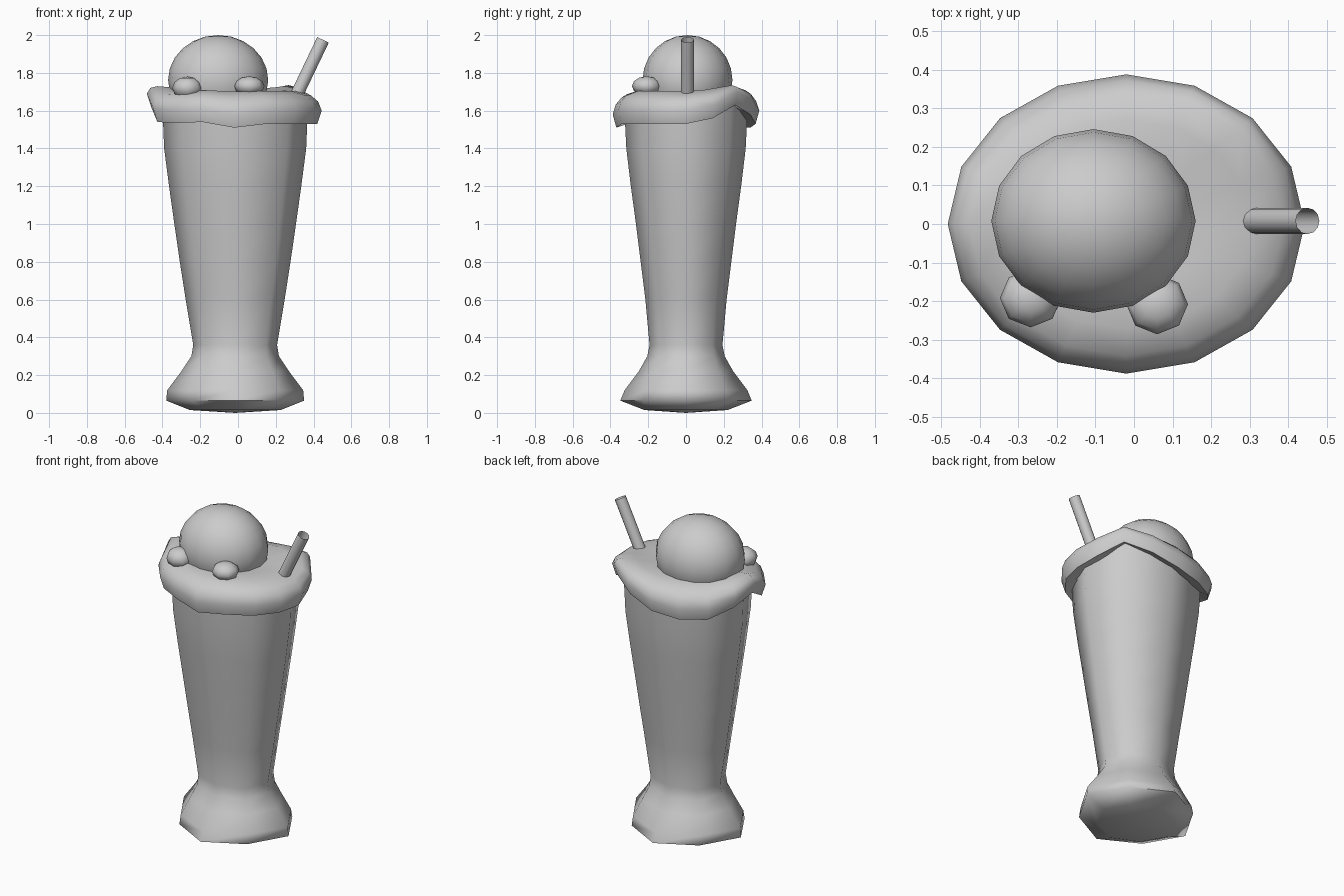
import bpy, bmesh, math
from mathutils import Vector

if "Cube" in bpy.data.objects:
    bpy.data.objects.remove(bpy.data.objects["Cube"])


def finish(name, bm, angle=60):
    bmesh.ops.recalc_face_normals(bm, faces=bm.faces)
    me = bpy.data.meshes.new(name)
    bm.to_mesh(me)
    bm.free()
    ob = bpy.data.objects.new(name, me)
    bpy.context.collection.objects.link(ob)
    bpy.ops.object.select_all(action='DESELECT')
    ob.select_set(True)
    bpy.context.view_layer.objects.active = ob
    bpy.ops.object.shade_smooth_by_angle(angle=math.radians(angle))
    return ob


def skin(name, rings, start=None, angle=60):
    """Bridge rings of points, optionally fanning the first to a point."""
    bm = bmesh.new()
    vr = [[bm.verts.new(p) for p in r] for r in rings]
    n = len(rings[0])
    for a, b in zip(vr, vr[1:]):
        for i in range(n):
            j = (i + 1) % n
            bm.faces.new((a[i], a[j], b[j], b[i]))
    if start:
        c = bm.verts.new(start)
        for i in range(n):
            bm.faces.new((c, vr[0][(i + 1) % n], vr[0][i]))
    return finish(name, bm, angle)


def ball(name, loc, radii, seg, rings):
    bm = bmesh.new()
    bmesh.ops.create_uvsphere(bm, u_segments=seg, v_segments=rings, radius=1)
    bmesh.ops.scale(bm, vec=radii, verts=bm.verts)
    bmesh.ops.translate(bm, vec=loc, verts=bm.verts)
    return finish(name, bm)


# Footed glass: eight-sided oval profile (z, x radius, y radius, diagonal factor)
profile = [(.015, .24, .22, .93), (.065, .365, .348, .91), (.12, .36, .325, .92),
           (.22, .285, .25, .98), (.30, .232, .205, 1.02), (.36, .222, .193, 1.03),
           (.60, .262, .215, 1.03), (.80, .293, .24, 1.03), (1.0, .322, .265, 1.03),
           (1.2, .35, .292, 1.03), (1.4, .376, .316, 1.03), (1.64, .386, .328, 1.03)]
rings = []
for z, rx, ry, d in profile:
    ring = []
    for i in range(8):
        a, k = i * math.pi / 4, d if i % 2 else 1
        ring.append((-.015 + rx * k * math.cos(a), ry * k * math.sin(a), z))
    rings.append(ring)
skin("glass", rings, (-.015, 0, 0), 80)

# Whipped cream cap with an uneven drooping lip
lip = [1.53, 1.56, 1.63, 1.58, 1.53, 1.51, 1.515, 1.57,
       1.62, 1.54, 1.535, 1.54, 1.51, 1.53, 1.53, 1.53]
section = [(.45, 1.70, 0), (.70, 1.705, .2), (.88, 1.68, .55),
           (.96, 1.648, .8), (1.0, 1.60, 1), (.95, 1.53, 1), (.80, 1.55, 1)]
rings = []
for f, z, droop in section:
    ring = []
    for i, l in enumerate(lip):
        a = i * math.pi / 8
        ring.append((-.02 + .463 * f * math.cos(a), .388 * f * math.sin(a),
                     z + droop * (l - 1.53)))
    rings.append(ring)
skin("cream_cap", rings, (-.02, 0, 1.70))

# Ice cream scoop and two small berries
ball("scoop", (-.105, .008, 1.762), (.265, .238, .238), 16, 12)
ball("left_berry", (-.268, -.192, 1.72), (.08, .076, .06), 8, 6)
ball("right_berry", (.06, -.208, 1.73), (.08, .078, .052), 8, 6)

# Leaning open straw
bottom, top = Vector((.285, .008, 1.63)), Vector((.45, .008, 1.975))
axis = (top - bottom).normalized()
side = Vector((0, 1, 0))
other = axis.cross(side)
circle = [.034 * (math.cos(t) * side + math.sin(t) * other)
          for t in [i * math.tau / 12 for i in range(12)]]
skin("straw", [[p + c for c in circle] for p in (bottom, top)])
